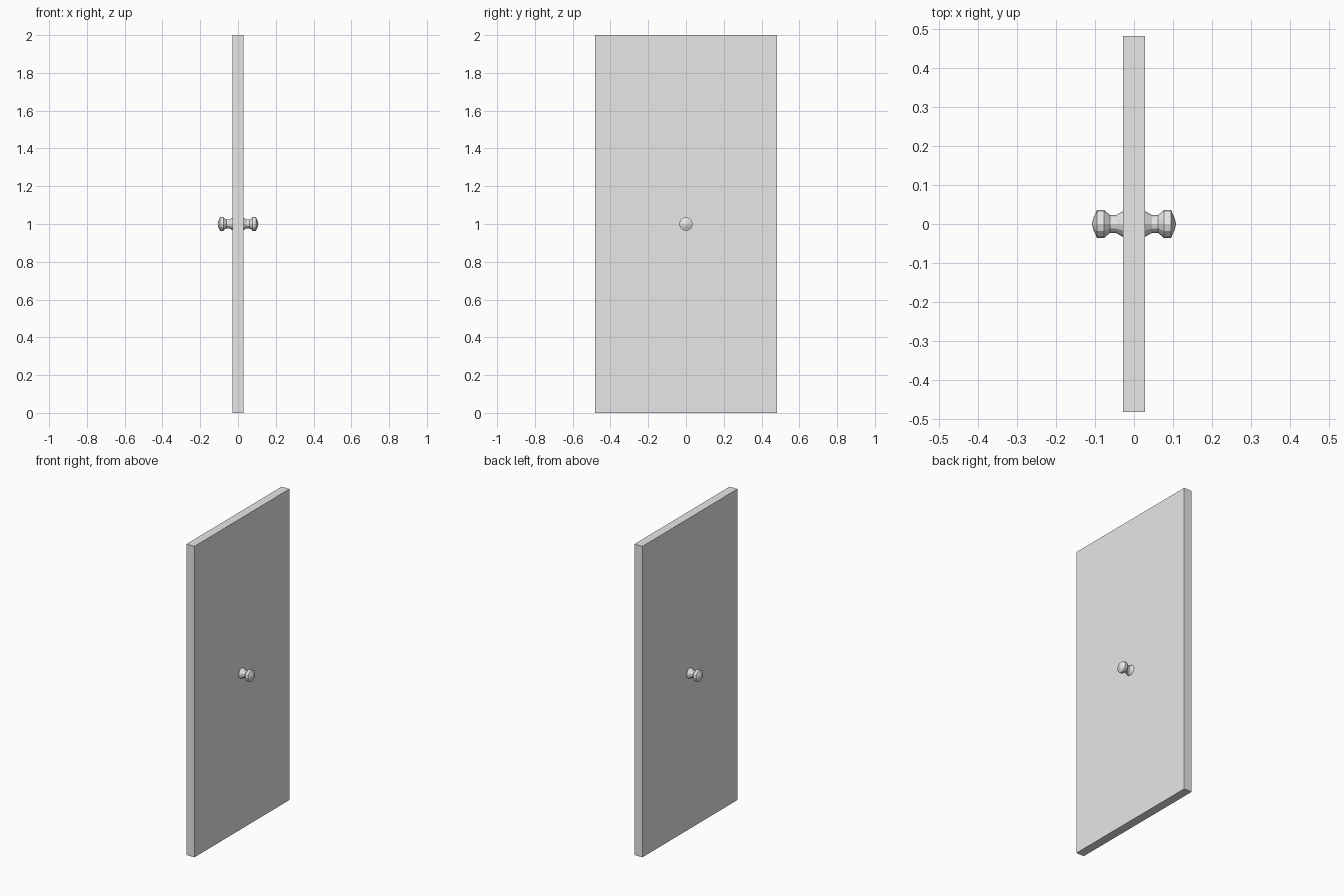
import bpy, bmesh, math

if "Cube" in bpy.data.objects:
    bpy.data.objects.remove(bpy.data.objects["Cube"])

def material(name, value):
    m = bpy.data.materials.new(name)
    m.diffuse_color = (value, value, value, 1)
    m.use_nodes = True
    m.node_tree.nodes["Principled BSDF"].inputs["Base Color"].default_value = m.diffuse_color
    return m

grey = material("plain_grey", 0.8)

def add_object(name, bm):
    bmesh.ops.recalc_face_normals(bm, faces=bm.faces[:])
    mesh = bpy.data.meshes.new(name)
    bm.to_mesh(mesh)
    bm.free()
    mesh.materials.append(grey)
    ob = bpy.data.objects.new(name, mesh)
    bpy.context.collection.objects.link(ob)
    return ob

# Door slab
bm = bmesh.new()
bmesh.ops.create_cube(bm, size=1)
for v in bm.verts:
    v.co.x *= 0.056
    v.co.y *= 0.966
    v.co.z = v.co.z * 2 + 1
add_object("door_panel", bm)

# Turned knob profile: (distance from door centre, radius)
PROFILE = [(0.027, 0.034), (0.046, 0.023), (0.062, 0.023),
           (0.077, 0.036), (0.095, 0.036), (0.105, 0.014)]
SIDES = 12
TIP = 0.108

def knob(name, side):
    bm = bmesh.new()
    rings = []
    for x, r in PROFILE:
        rings.append([bm.verts.new((side * x,
                                    r * math.cos(2 * math.pi * i / SIDES),
                                    1 + r * math.sin(2 * math.pi * i / SIDES)))
                      for i in range(SIDES)])
    for a, b in zip(rings, rings[1:]):
        for i in range(SIDES):
            j = (i + 1) % SIDES
            bm.faces.new((a[i], a[j], b[j], b[i]))
    # Pointed outer cap and flat base
    tip = bm.verts.new((side * TIP, 0, 1))
    for i in range(SIDES):
        bm.faces.new((rings[-1][i], rings[-1][(i + 1) % SIDES], tip))
    bm.faces.new(rings[0])
    add_object(name, bm)

knob("right_knob", 1)
knob("left_knob", -1)
